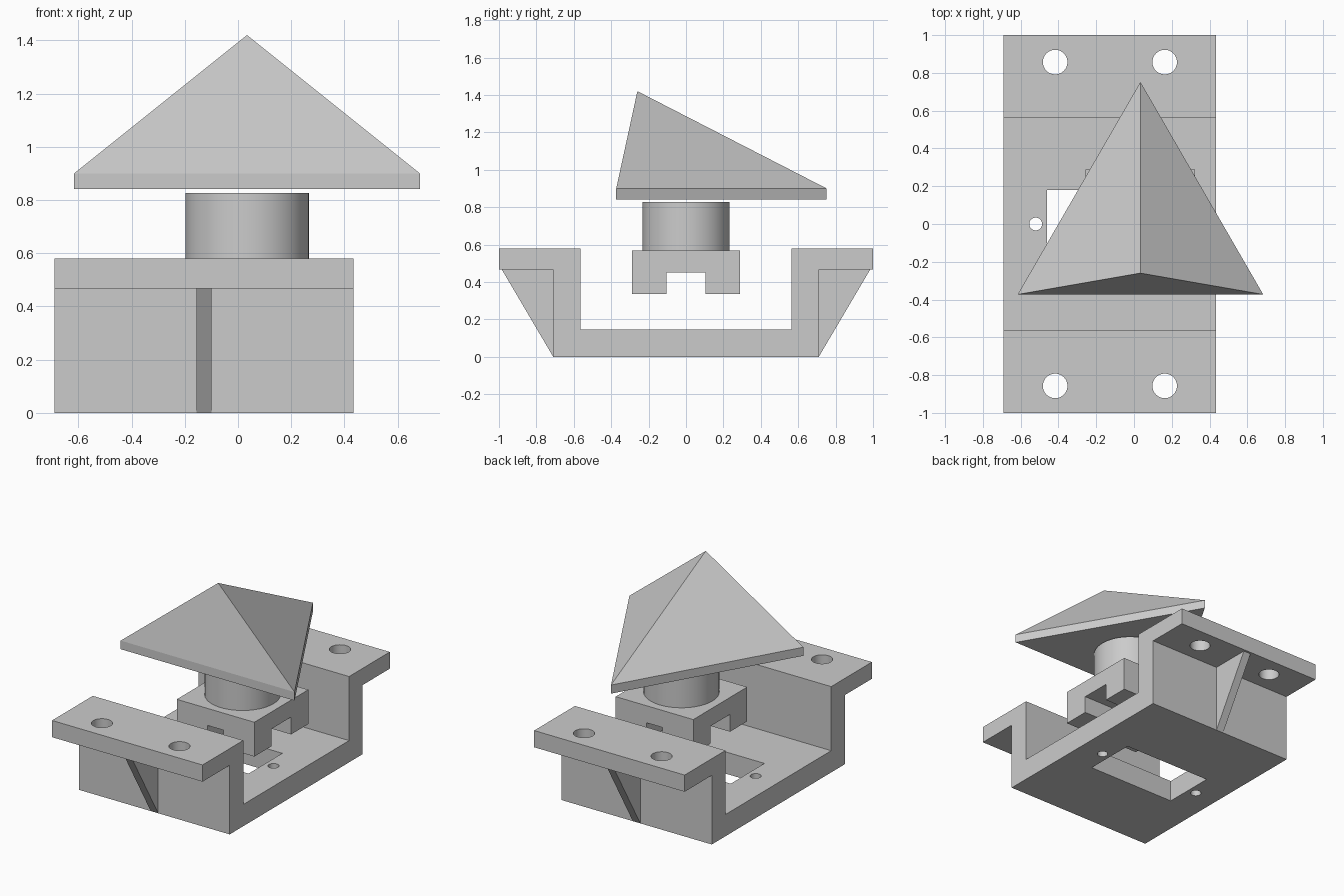
import bpy, bmesh, math
from mathutils import Vector

if "Cube" in bpy.data.objects:
    bpy.data.objects.remove(bpy.data.objects["Cube"])

grey = bpy.data.materials.new("plain_grey")
grey.diffuse_color = (0.6, 0.6, 0.6, 1)
grey.use_nodes = True
grey.node_tree.nodes["Principled BSDF"].inputs["Base Color"].default_value = grey.diffuse_color


def finish(name, bm):
    bmesh.ops.recalc_face_normals(bm, faces=bm.faces)
    mesh = bpy.data.meshes.new(name)
    bm.to_mesh(mesh)
    bm.free()
    mesh.materials.append(grey)
    ob = bpy.data.objects.new(name, mesh)
    bpy.context.collection.objects.link(ob)
    return ob


def extrude_x(name, profile, x0, x1):
    """Extrude a (y, z) profile along x."""
    bm = bmesh.new()
    face = bm.faces.new([bm.verts.new((x0, y, z)) for y, z in profile])
    new = bmesh.ops.extrude_face_region(bm, geom=[face])["geom"]
    verts = [v for v in new if isinstance(v, bmesh.types.BMVert)]
    bmesh.ops.translate(bm, verts=verts, vec=(x1 - x0, 0, 0))
    return finish(name, bm)


def box(name, x0, x1, y0, y1, z0, z1):
    return extrude_x(name, [(y0, z0), (y1, z0), (y1, z1), (y0, z1)], x0, x1)


def cylinder(name, x, y, r, z0, z1, sides=48):
    bm = bmesh.new()
    bmesh.ops.create_cone(bm, cap_ends=True, segments=sides, radius1=r, radius2=r, depth=z1 - z0)
    bmesh.ops.translate(bm, verts=bm.verts, vec=(x, y, (z0 + z1) / 2))
    return finish(name, bm)


def cut(target, cutters):
    """Subtract each cutter from the target, then remove it."""
    for c in cutters:
        mod = target.modifiers.new("cut", 'BOOLEAN')
        mod.operation, mod.solver, mod.object = 'DIFFERENCE', 'EXACT', c
        bpy.context.view_layer.objects.active = target
        bpy.ops.object.modifier_apply(modifier=mod.name)
        bpy.data.objects.remove(c)


def smooth(ob):
    bpy.ops.object.select_all(action='DESELECT')
    ob.select_set(True)
    bpy.context.view_layer.objects.active = ob
    bpy.ops.object.shade_smooth_by_angle(angle=math.radians(30))


MID = -0.1275   # bracket centre in x
POST = 0.034    # centre of the parts above it

# Flanged U-shaped bracket
half = [(0.71, 0), (0.71, 0.467), (1.0, 0.467), (1.0, 0.58), (0.565, 0.58), (0.565, 0.147)]
bracket = extrude_x("bracket", half + [(-y, z) for y, z in reversed(half)], MID - 0.5625, MID + 0.5625)

# Bolt holes, floor window and pin holes
cutters = [box("window_cutter", MID - 0.333, MID + 0.333, -0.18, 0.18, -0.1, 0.3)]
for s in (-1, 1):
    cutters.append(cylinder("pin_cutter", MID + s * 0.393, 0, 0.034, -0.1, 0.3, 32))
    for t in (-1, 1):
        cutters.append(cylinder("bolt_cutter", MID + s * 0.29, t * 0.857, 0.065, 0.4, 0.7))
cut(bracket, cutters)
smooth(bracket)

# Triangular ribs under the flanges
for s, side in ((-1, "front"), (1, "back")):
    extrude_x(side + "_rib", [(s * 0.71, 0), (s * 0.985, 0.467), (s * 0.71, 0.467)], MID - 0.028, MID + 0.028)

# Slider block with crossed slots underneath
slider = box("slider_block", POST - 0.29, POST + 0.29, -0.288, 0.288, 0.335, 0.567)
cut(slider, [box("long_slot", -1, 1, -0.104, 0.104, 0.2, 0.452),
             box("cross_slot", POST - 0.06, POST + 0.06, -1, 1, 0.2, 0.452)])

# Round post
smooth(cylinder("post", POST, 0, 0.232, 0.567, 0.827, 64))

# Three-sided pyramid on a thin triangular plate
bm = bmesh.new()
tri = [(POST - 0.65, -0.373), (POST + 0.65, -0.373), (POST, 0.752)]
low = [bm.verts.new((x, y, 0.842)) for x, y in tri]
top = [bm.verts.new((x, y, 0.9)) for x, y in tri]
apex = bm.verts.new((POST, -0.26, 1.42))
bm.faces.new(low)
for i in range(3):
    j = (i + 1) % 3
    bm.faces.new((low[i], low[j], top[j], top[i]))
    bm.faces.new((top[i], top[j], apex))
finish("pyramid", bm)
